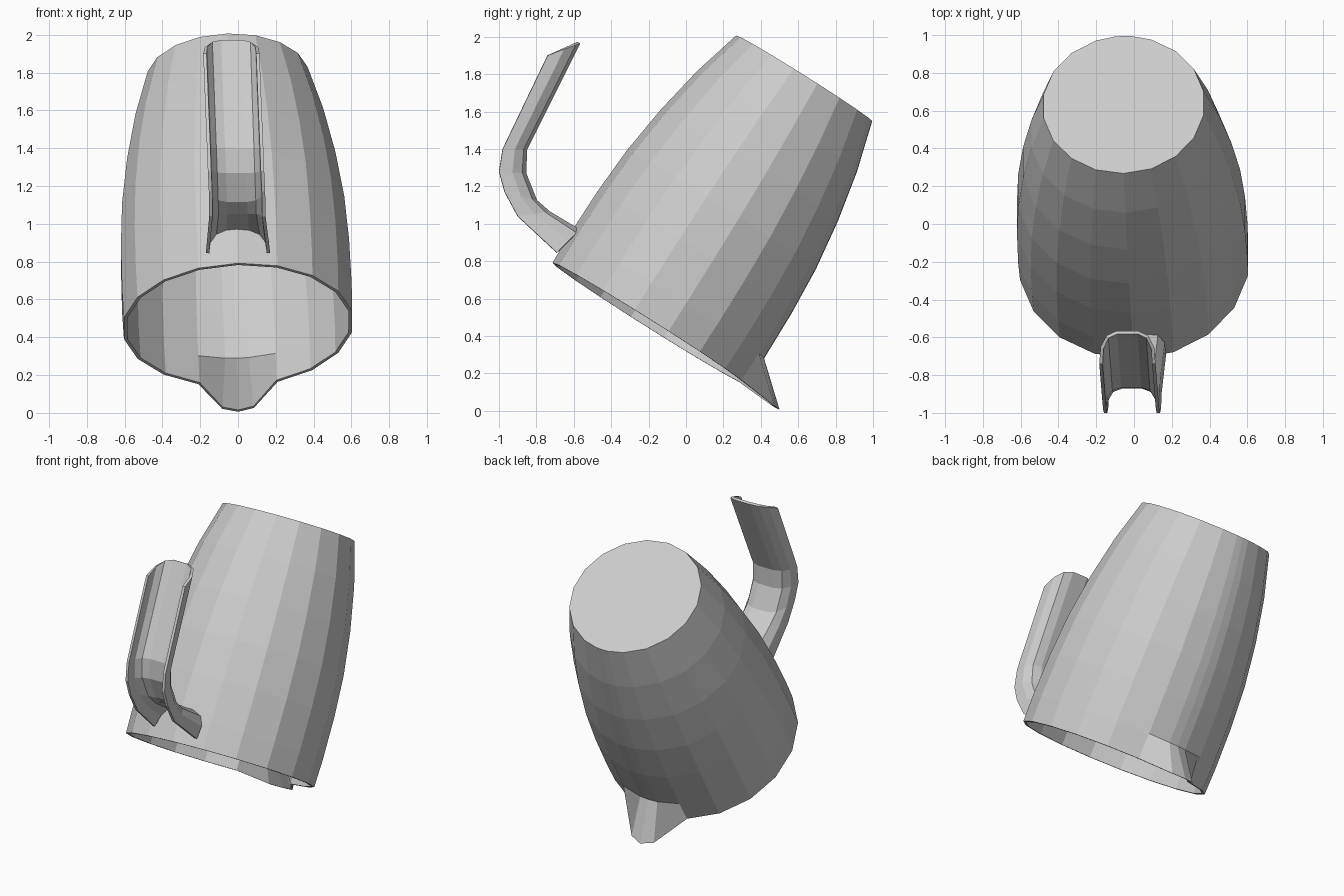
import bpy, bmesh
from math import sin, cos, radians
from mathutils import Vector

if "Cube" in bpy.data.objects:
    bpy.data.objects.remove(bpy.data.objects["Cube"])


def finish(bm, name):
    bmesh.ops.recalc_face_normals(bm, faces=bm.faces)
    mesh = bpy.data.meshes.new(name)
    bm.to_mesh(mesh)
    bm.free()
    obj = bpy.data.objects.new(name, mesh)
    bpy.context.collection.objects.link(obj)
    return obj


# Tilted frame of the upturned jug: origin in the rim, axis towards the base
ORIGIN = Vector((0, -0.195, 0.465))
AXIS = Vector((-0.055, 0.825, 1.31)).normalized()
SIDE = Vector((1, 0, 0))
SIDE = (SIDE - AXIS * SIDE.dot(AXIS)).normalized()
FRONT = AXIS.cross(SIDE)          # direction of the spout

# Angles around the axis, with extra columns at the spout
ANGLES = [-6, 0, 6] + list(range(20, 341, 20))
SPOUT = {-6: 0.19, 0: 0.22, 6: 0.19}
# (height from rim, radius)
PROFILE = [(0, 0.613), (0.17, 0.617), (0.45, 0.613), (0.72, 0.597),
           (1.0, 0.56), (1.28, 0.505), (1.552, 0.43)]


def ring(bm, h, r):
    verts = []
    for a in ANGLES:
        t = radians(a)
        fade = max(0, 1 - h / 0.17) if a in SPOUT else 0
        rr = r + SPOUT.get(a, 0) * fade
        # the rim drops slightly at the spout tip
        hh = h - 0.018 * fade
        verts.append(bm.verts.new(ORIGIN + AXIS * hh
                                  + FRONT * rr * cos(t) + SIDE * rr * sin(t)))
    return verts


# Jug body: inner wall, rim, outer wall as one shell
bm = bmesh.new()
WALL = 0.018
inner = [(min(h, 1.534), r - WALL) for h, r in PROFILE]
rings = [ring(bm, h, r) for h, r in inner[::-1] + PROFILE]
n = len(ANGLES)
for lo, hi in zip(rings, rings[1:]):
    for i in range(n):
        j = (i + 1) % n
        bm.faces.new((lo[i], lo[j], hi[j], hi[i]))
bm.faces.new(rings[0])
bm.faces.new(rings[-1])
finish(bm, "jug_body")

# Handle: channel open to the outside, (web y, web z, flange y, flange z)
STATIONS = [(-0.57, 1.97, -0.74, 1.90), (-0.715, 1.68, -0.865, 1.64),
            (-0.855, 1.40, -0.98, 1.40), (-0.86, 1.27, -1.0, 1.28),
            (-0.80, 1.12, -0.97, 1.17), (-0.73, 1.06, -0.90, 1.04),
            (-0.57, 0.965, -0.69, 0.845)]
# (x across, blend from web to flange)
SECTION = [(-0.14, 1), (-0.134, 0.5), (-0.105, 0.16), (-0.055, 0.02),
           (0.055, 0.02), (0.105, 0.16), (0.134, 0.5), (0.14, 1)]
bm = bmesh.new()
rows = []
last = len(STATIONS) - 1
for k, (wy, wz, fy, fz) in enumerate(STATIONS):
    lean = -0.035 + 0.035 * (1.97 - wz)
    flare = 1.15 if k == last else 1
    rows.append([bm.verts.new((lean + x * flare,
                               wy + (fy - wy) * t, wz + (fz - wz) * t))
                 for x, t in SECTION])
for a, b in zip(rows, rows[1:]):
    for i in range(len(SECTION) - 1):
        bm.faces.new((a[i], a[i + 1], b[i + 1], b[i]))
handle = finish(bm, "handle")
solid = handle.modifiers.new("thickness", 'SOLIDIFY')
solid.thickness = 0.018
solid.offset = 0
